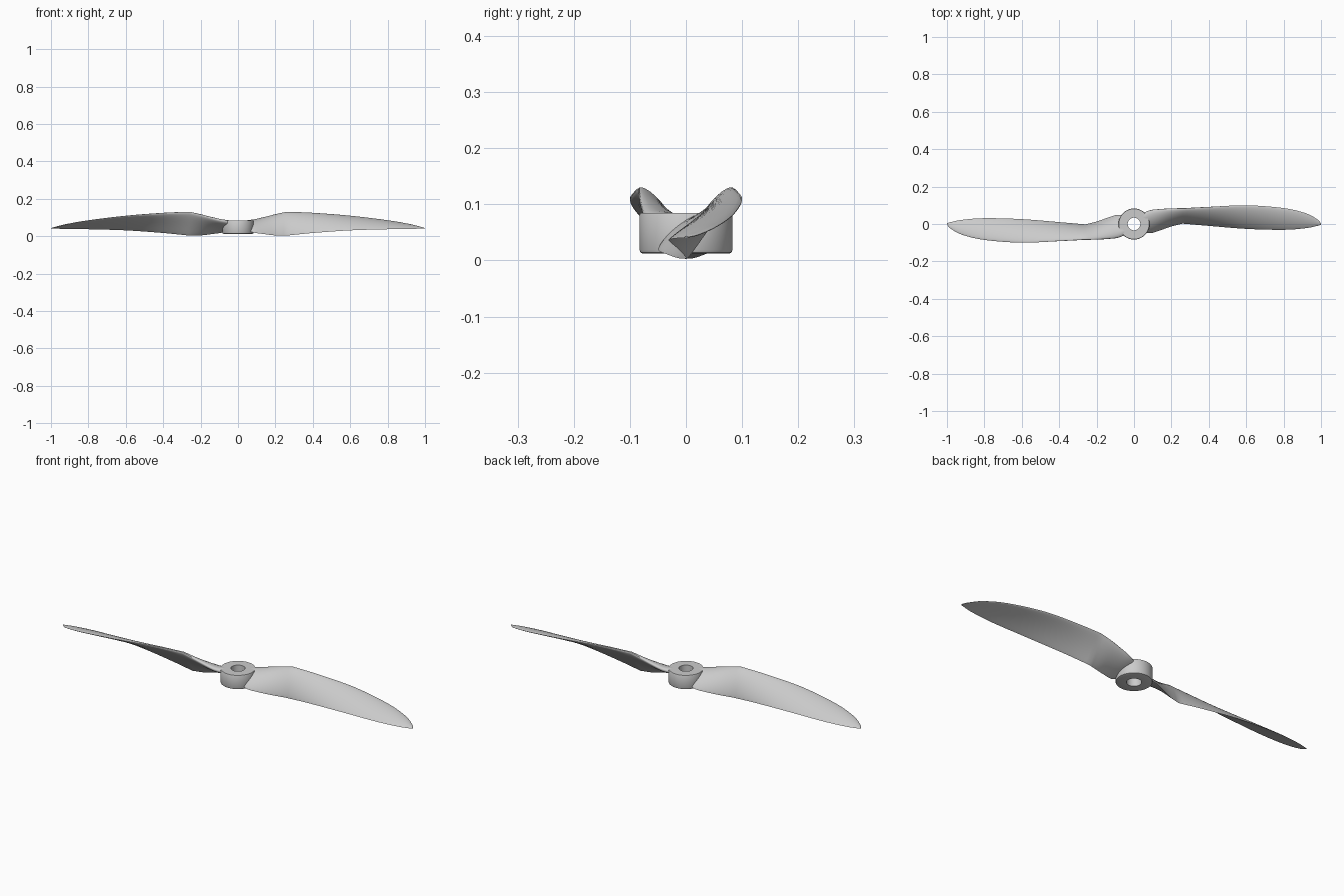
import bpy, bmesh, math
from mathutils import Vector, Matrix

if "Cube" in bpy.data.objects:
    bpy.data.objects.remove(bpy.data.objects["Cube"], do_unlink=True)

grey = bpy.data.materials.new("light_grey")
grey.use_nodes = True
colour = (0.6, 0.6, 0.6, 1)
grey.diffuse_color = colour
grey.node_tree.nodes["Principled BSDF"].inputs["Base Color"].default_value = colour


def loft(name, rings, closed=False, turn=0.0, sharp=35):
    """Skin a list of equal closed rings; cap the ends unless the loft closes."""
    bm = bmesh.new()
    loops = [[bm.verts.new(p) for p in ring] for ring in rings]
    count = len(loops[0])
    pairs = list(zip(loops, loops[1:]))
    if closed:
        pairs.append((loops[-1], loops[0]))
    for a, b in pairs:
        for i in range(count):
            j = (i + 1) % count
            bm.faces.new((a[i], a[j], b[j], b[i]))
    if not closed:
        bm.faces.new(loops[0])
        bm.faces.new(loops[-1])
    bmesh.ops.rotate(bm, verts=bm.verts, matrix=Matrix.Rotation(turn, 3, "Z"))
    bmesh.ops.recalc_face_normals(bm, faces=bm.faces)
    mesh = bpy.data.meshes.new(name)
    bm.to_mesh(mesh)
    bm.free()
    mesh.materials.append(grey)
    obj = bpy.data.objects.new(name, mesh)
    bpy.context.collection.objects.link(obj)
    bpy.ops.object.select_all(action="DESELECT")
    obj.select_set(True)
    bpy.context.view_layer.objects.active = obj
    bpy.ops.object.shade_smooth_by_angle(angle=math.radians(sharp))
    return obj


def smooth_stations(stations, steps):
    """Catmull-Rom interpolation between blade stations."""
    pts = [Vector(s) for s in stations]
    pts = [2 * pts[0] - pts[1]] + pts + [2 * pts[-1] - pts[-2]]
    out = []
    for a, b, c, d in zip(pts, pts[1:], pts[2:], pts[3:]):
        for k in range(steps):
            t = k / steps
            out.append(b + (c - a) * (t / 2) + (2 * a - 5 * b + 4 * c - d) * (t * t / 2)
                       + (3 * b - a - 3 * c + d) * (t ** 3 / 2))
    return out + [pts[-2]]


def airfoil(station, n=14):
    """Cambered section between the leading and trailing edge points."""
    x, lead_y, lead_z, trail_y, trail_z, thick = station
    lead = Vector((x, lead_y, lead_z))
    chord = Vector((x, trail_y, trail_z)) - lead
    up = Vector((0, chord.z, -chord.y)).normalized()

    def point(s, side):
        half = thick * 1.19 * math.sqrt(s) * (1 - s) ** 0.8
        camber = chord.length * 0.2 * s * (1 - s)
        return lead + chord * s + up * (camber + side * half)

    spread = [(1 - math.cos(math.pi * i / n)) / 2 for i in range(n + 1)]
    return [point(s, 1) for s in spread] + [point(s, -1) for s in spread[-2:0:-1]]


# Hub: bored cylinder with softened rims
profile = [(0.034, 0.012), (0.076, 0.012), (0.081, 0.014), (0.083, 0.019),
           (0.083, 0.081), (0.081, 0.085), (0.034, 0.085)]
segments = 64
angles = [math.tau * i / segments for i in range(segments)]
loft("hub", [[(r * math.cos(a), r * math.sin(a), z) for r, z in profile]
             for a in angles], closed=True)

# Blade stations: x, leading y and z, trailing y and z, thickness
root = [(0.05, 0.06, 0.077, -0.045, 0.030, 0.034),
        (0.09, 0.074, 0.085, -0.049, 0.018, 0.034),
        (0.14, 0.079, 0.099, -0.034, 0.011, 0.033),
        (0.20, 0.082, 0.116, -0.013, 0.004, 0.030),
        (0.26, 0.083, 0.130, 0.002, 0.003, 0.026)]
outer = [root[-1],
         (0.40, 0.091, 0.124, -0.01, 0.017, 0.022),
         (0.60, 0.10, 0.108, -0.026, 0.031, 0.018),
         (0.80, 0.085, 0.083, -0.031, 0.037, 0.014),
         (0.92, 0.057, 0.062, -0.022, 0.039, 0.010),
         (0.98, 0.025, 0.047, -0.01, 0.040, 0.006),
         (1.0, 0.004, 0.042, -0.004, 0.040, 0.003)]
stations = smooth_stations(root, 4)[:-1] + smooth_stations(outer, 6)
rings = [airfoil(s) for s in stations]

# Two identical blades, half a turn apart
for name, turn in (("left_blade", 0), ("right_blade", math.pi)):
    loft(name, rings, turn=turn, sharp=50)
